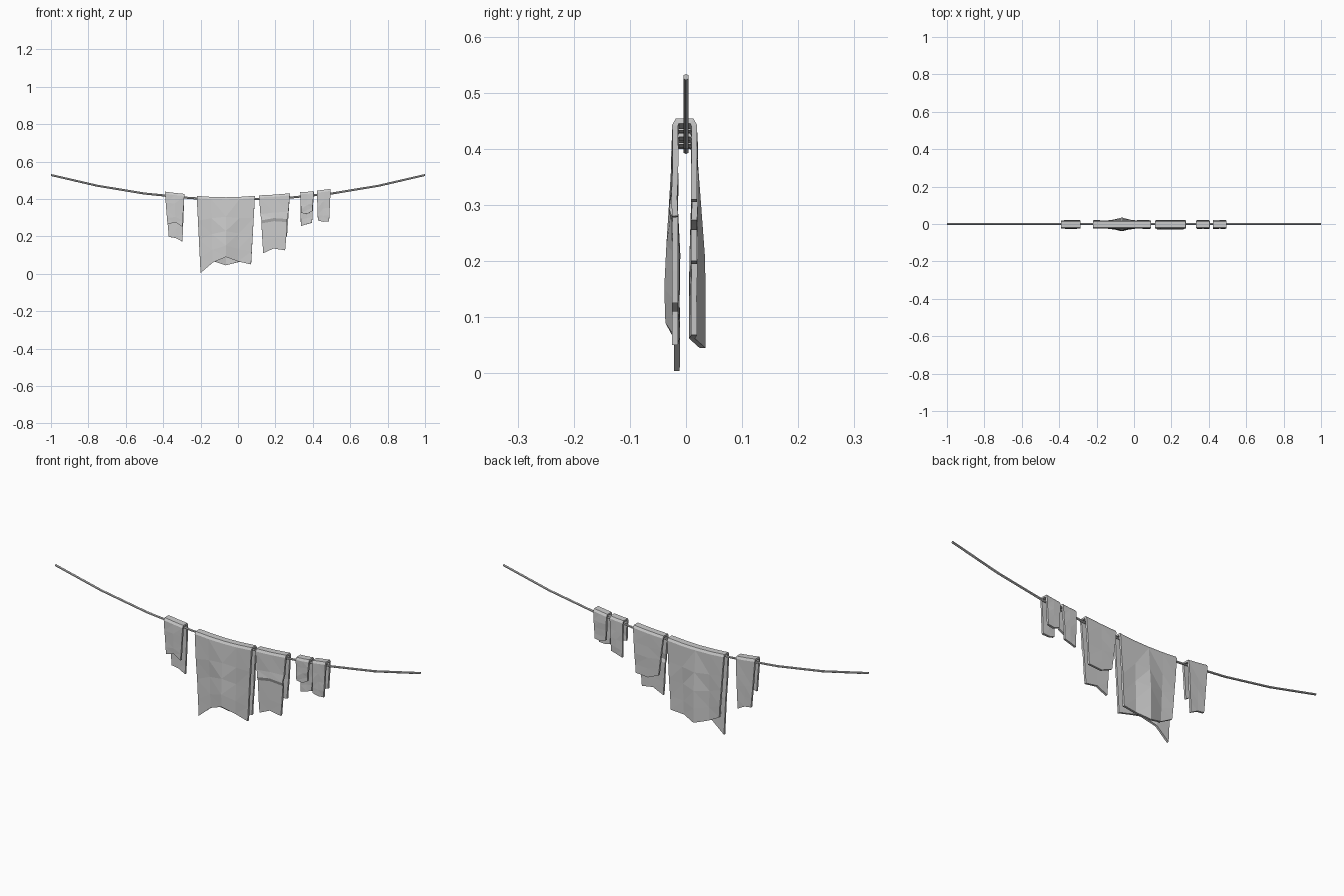
import bpy, bmesh, math, random

if "Cube" in bpy.data.objects:
    bpy.data.objects.remove(bpy.data.objects["Cube"])

random.seed(4)


def finish(bm, name):
    bmesh.ops.recalc_face_normals(bm, faces=bm.faces)
    mesh = bpy.data.meshes.new(name)
    bm.to_mesh(mesh)
    bm.free()
    ob = bpy.data.objects.new(name, mesh)
    bpy.context.collection.objects.link(ob)
    return ob


def lerp(a, b, t):
    return a + (b - a) * t


# Sagging rope: low-poly tube along a shallow parabola
def rope():
    bm = bmesh.new()
    rings = []
    for i in range(9):
        x = -1 + i / 4
        z = 0.396 + 0.132 * x * x
        rings.append([bm.verts.new((x, 0.0055 * math.cos(math.tau * (k + .5) / 6),
                                    z + 0.0055 * math.sin(math.tau * (k + .5) / 6)))
                      for k in range(6)])
    for a, b in zip(rings, rings[1:]):
        for k in range(6):
            bm.faces.new((a[k], a[k - 1], b[k - 1], b[k]))
    bm.faces.new(rings[0])
    bm.faces.new(rings[-1])
    finish(bm, "rope")


# Draped cloth: front panel, folded top, back panel; thickness by solidify.
# top, front and back hold one (x, z) pair per column; bulges are hem y offsets.
def cloth(name, top, front, back, front_bulge=None, back_bulge=None, ledge=None):
    bm = bmesh.new()
    rows = (0, .3, .55, .8, 1)
    n = len(top)
    cols = []
    for i, (tx, tz) in enumerate(top):
        tz -= 0.0055

        def panel(hem, y, bulge, sign):
            pts = []
            for t in rows:
                z = lerp(tz - 0.008, hem[1], t)
                dy = random.uniform(-.0008, .0022) * sign if 0 < t < 1 else 0
                if bulge:
                    dy += bulge[i] * min(1, max(0, (t - .1) / .5))
                pts.append((lerp(tx, hem[0], t), y + dy, z))
            return pts

        f = panel(front[i], -0.0195, front_bulge, -1)
        b = panel(back[i], 0.0145, back_bulge, 1)
        if ledge:  # small crease running across the front
            x = f[2][0]
            lz = ledge[i]
            f[2:3] = [(x, -0.025, lz + .008), (x, -0.019, lz - .008)]
        path = f[::-1] + [(tx, -0.0155, tz), (tx, 0.0105, tz)] + b
        cols.append([bm.verts.new(p) for p in path])
    for i in range(n - 1):
        for j in range(len(cols[0]) - 1):
            bm.faces.new((cols[i][j], cols[i + 1][j], cols[i + 1][j + 1], cols[i][j + 1]))
    bmesh.ops.triangulate(bm, faces=bm.faces)
    ob = finish(bm, name)
    mod = ob.modifiers.new("thickness", "SOLIDIFY")
    mod.thickness = 0.0105
    mod.offset = 0


rope()

# Left hand towel, long at the back
cloth("left_towel",
      [(-.39, .44), (-.337, .433), (-.287, .428)],
      [(-.377, .265), (-.335, .275), (-.298, .252)],
      [(-.37, .197), (-.335, .192), (-.297, .172)])

# Large sheet with folds in both panels
cloth("large_sheet",
      [(-.22, .417), (-.145, .412), (-.065, .41), (.01, .412), (.09, .418)],
      [(-.2, .004), (-.135, .06), (-.065, .09), (0, .066), (.07, .05)],
      [(-.195, .1), (-.135, .068), (-.065, .045), (0, .062), (.07, .068)],
      [.003, .004, -.012, .004, 0], [-.001, -.004, .015, -.004, 0])

# Medium towel, long at the front with a crease
cloth("medium_towel",
      [(.113, .42), (.195, .424), (.277, .431)],
      [(.135, .11), (.19, .135), (.252, .125)],
      [(.137, .22), (.195, .195), (.262, .2)],
      ledge=[.278, .29, .285])

# Two small cloths on the right
cloth("small_cloth_inner",
      [(.333, .437), (.37, .439), (.405, .443)],
      [(.337, .325), (.37, .32), (.397, .335)],
      [(.336, .255), (.368, .265), (.396, .273)])
cloth("small_cloth_outer",
      [(.422, .445), (.458, .45), (.495, .455)],
      [(.427, .285), (.455, .278), (.487, .28)],
      [(.427, .315), (.458, .305), (.487, .31)])
